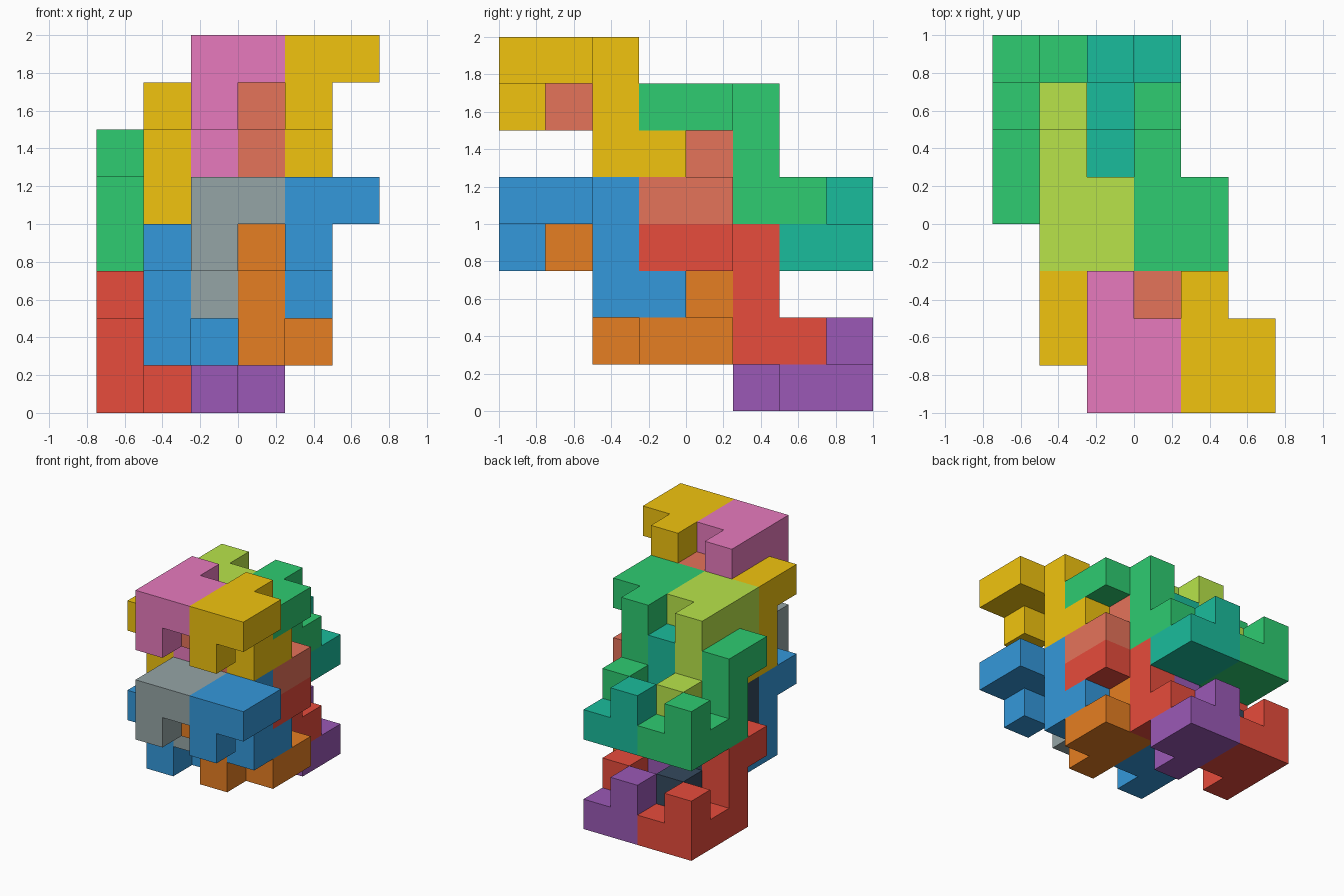
import bpy, bmesh
from mathutils import Vector

if "Cube" in bpy.data.objects:
    bpy.data.objects.remove(bpy.data.objects["Cube"])

U = 0.25  # edge length of one cube cell

# One nine-cell interlocking piece: hooked tail, side shelf and short front tooth
UPPER = [(0, 0, 0), (0, 1, 0), (0, 2, 0), (1, 0, 0), (1, 1, 0),
         (0, 0, -1), (0, 2, -1), (0, 2, -2), (0, 3, -2)]
# The same piece turned half a turn about the x axis
LOWER = [(x, -y, -z) for x, y, z in UPPER]

COLOURS = {"blue": "3498DB", "yellow": "F1C40F", "grey": "95A5A6", "pink": "E77ABD",
           "red": "E74C3C", "green": "2ECC71", "navy": "34495E", "lime": "B8E44A",
           "purple": "9B59B6", "teal": "1ABC9C", "orange": "E67E22", "coral": "E5735A"}


def material(name):
    mat = bpy.data.materials.get(name)
    if mat is None:
        mat = bpy.data.materials.new(name)
        srgb = [int(COLOURS[name][i:i + 2], 16) / 255 for i in (0, 2, 4)]
        lin = [c / 12.92 if c < 0.04 else ((c + 0.055) / 1.055) ** 2.4 for c in srgb]
        mat.diffuse_color = (*lin, 1)
        mat.use_nodes = True
        mat.node_tree.nodes["Principled BSDF"].inputs["Base Color"].default_value = mat.diffuse_color
    return mat


def piece(name, cells, origin, colour):
    """Join cube cells into one solid, keeping only the outer faces."""
    bm = bmesh.new()
    filled = set(cells)
    for cell in cells:
        for axis in range(3):
            for side in (0, 1):
                near = list(cell)
                near[axis] += 2 * side - 1
                if tuple(near) in filled:
                    continue
                corners = []
                for a, b in ((0, 0), (1, 0), (1, 1), (0, 1)):
                    p = list(cell)
                    p[axis] += side
                    p[(axis + 1) % 3] += a
                    p[(axis + 2) % 3] += b
                    corners.append((Vector(p) + Vector(origin)) * U)
                if not side:
                    corners.reverse()
                bm.faces.new([bm.verts.new(c) for c in corners])
    bmesh.ops.remove_doubles(bm, verts=bm.verts, dist=1e-4)
    bmesh.ops.dissolve_limit(bm, angle_limit=0.01, verts=bm.verts, edges=bm.edges)
    mesh = bpy.data.meshes.new(name)
    bm.to_mesh(mesh)
    bm.free()
    mesh.materials.append(material(colour))
    obj = bpy.data.objects.new(name, mesh)
    bpy.context.collection.objects.link(obj)


# Eight pieces per layer: (name, cells, origin cell, bottom and top layer colours)
LAYOUT = [
    ("front_right_cap", UPPER, (1, -4, 4), ("blue", "yellow")),
    ("front_left_cap", UPPER, (-1, -4, 4), ("grey", "pink")),
    ("middle_right_cap", UPPER, (0, -1, 3), ("red", "green")),
    ("middle_left_cap", UPPER, (-2, -1, 3), ("navy", "lime")),
    ("back_right_base", LOWER, (-1, 3, 0), ("purple", "teal")),
    ("back_left_base", LOWER, (-3, 3, 0), ("red", "green")),
    ("front_right_base", LOWER, (0, 0, 1), ("orange", "coral")),
    ("front_left_base", LOWER, (-2, 0, 1), ("blue", "yellow")),
]

# Two identical layers stacked three cells apart
for layer, label in enumerate(("bottom", "top")):
    for name, cells, (x, y, z), colours in LAYOUT:
        piece(f"{label}_{name}", cells, (x, y, z + 3 * layer), colours[layer])
